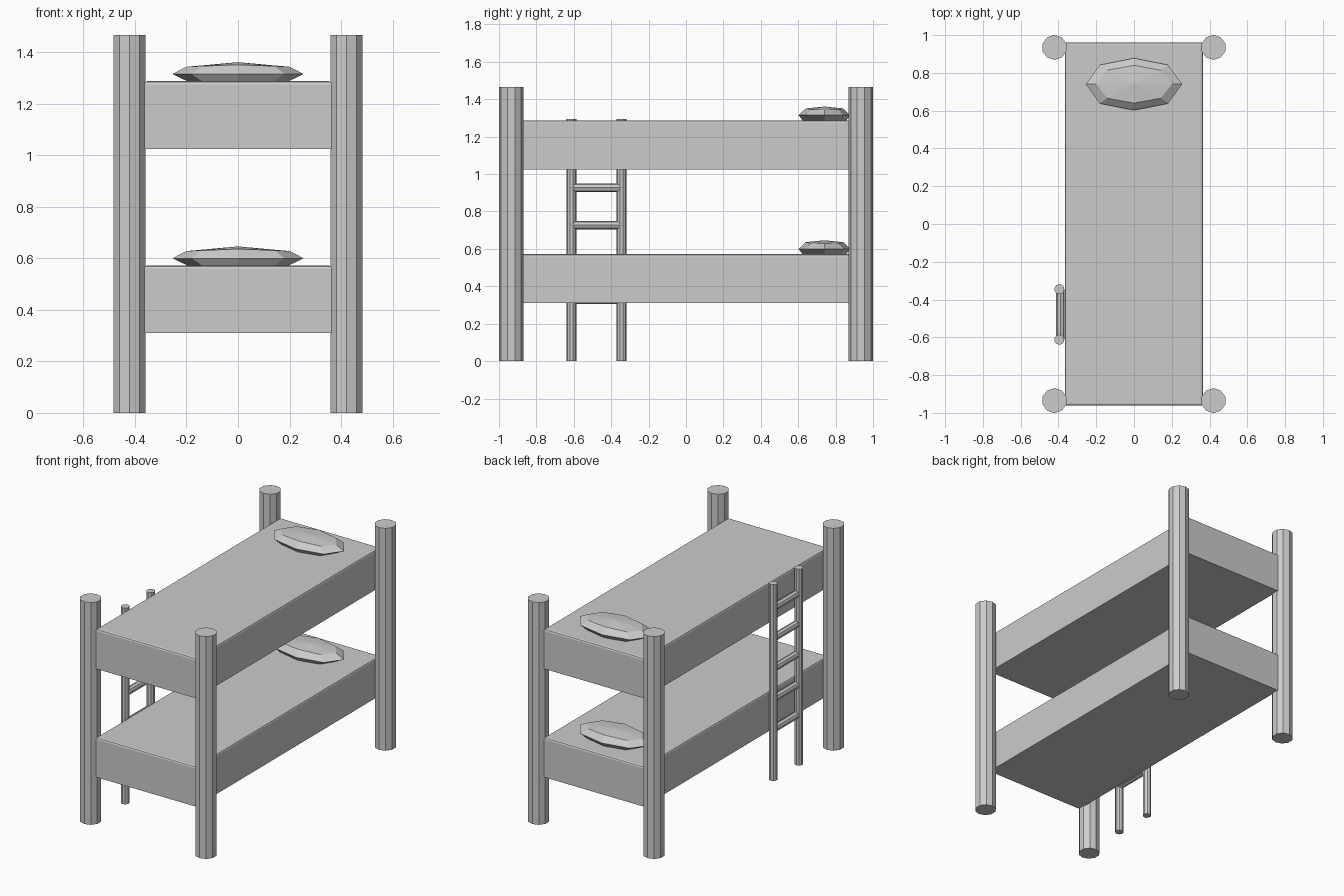
import bpy, bmesh, math
from mathutils import Vector

if "Cube" in bpy.data.objects:
    bpy.data.objects.remove(bpy.data.objects["Cube"])


def rod(name, a, b, radius, sides):
    """Flat-sided cylinder running from a to b."""
    a, b = Vector(a), Vector(b)
    bpy.ops.mesh.primitive_cylinder_add(vertices=sides, radius=radius, depth=(b - a).length,
                                        location=(a + b) / 2)
    ob = bpy.context.object
    ob.name = name
    ob.rotation_euler = (b - a).to_track_quat('Z', 'Y').to_euler()
    return ob


def mattress(name, z0, z1):
    """Box with a small bevel around its top edges."""
    bm = bmesh.new()
    bmesh.ops.create_cube(bm, size=1)
    for v in bm.verts:
        v.co = (v.co.x * 0.73, v.co.y * 1.924, z0 if v.co.z < 0 else z1)
    top = [e for e in bm.edges if all(v.co.z > z1 - 0.001 for v in e.verts)]
    bmesh.ops.bevel(bm, geom=top, offset=0.012, segments=2, profile=0.5, affect='EDGES')
    return finish(name, bm)


def pillow(name, z):
    """Faceted cushion made of stacked eight-sided rings."""
    bm = bmesh.new()
    # half width, half depth, rim height, extra height at the middle
    layers = [(0.19, 0.115, -0.003, 0), (0.255, 0.138, 0.028, 0),
              (0.20, 0.10, 0.056, 0.008)]
    outline = [(1, 0), (0.71, 0.74), (0, 1), (-0.71, 0.74),
               (-1, 0), (-0.71, -0.74), (0, -1), (0.71, -0.74)]
    rings = [[bm.verts.new((x * w, 0.74 + y * d, z + h + (1 - abs(x)) * c))
              for x, y in outline] for w, d, h, c in layers]
    for lo, hi in zip(rings, rings[1:]):
        for i in range(8):
            j = (i + 1) % 8
            bm.faces.new((lo[i], lo[j], hi[j], hi[i]))
    bm.faces.new(rings[0][::-1])
    peak = bm.verts.new((0, 0.74, z + 0.074))
    for i in range(8):
        bm.faces.new((rings[-1][i], rings[-1][(i + 1) % 8], peak))
    return finish(name, bm)


def finish(name, bm):
    bmesh.ops.recalc_face_normals(bm, faces=bm.faces)
    me = bpy.data.meshes.new(name)
    bm.to_mesh(me)
    bm.free()
    ob = bpy.data.objects.new(name, me)
    bpy.context.collection.objects.link(ob)
    return ob


# Four corner posts
for side, sx in (("left", -1), ("right", 1)):
    for end, sy in (("front", -1), ("back", 1)):
        x, y = 0.421 * sx, 0.935 * sy
        rod(f"{end}_{side}_post", (x, y, 0), (x, y, 1.466), 0.066, 10)

# Two bunks with pillows
for label, z in (("lower", 0.31), ("upper", 1.025)):
    mattress(f"{label}_bunk", z, z + 0.262)
    pillow(f"{label}_pillow", z + 0.262)

# Ladder on the left side
for label, y in (("front", -0.612), ("back", -0.345)):
    rod(f"ladder_rail_{label}", (-0.395, y, 0), (-0.395, y, 1.295), 0.027, 10)
for i in range(5):
    z = 0.327 + 0.2 * i
    rod(f"ladder_rung_{i + 1}", (-0.39, -0.612, z), (-0.39, -0.345, z), 0.023, 8)
